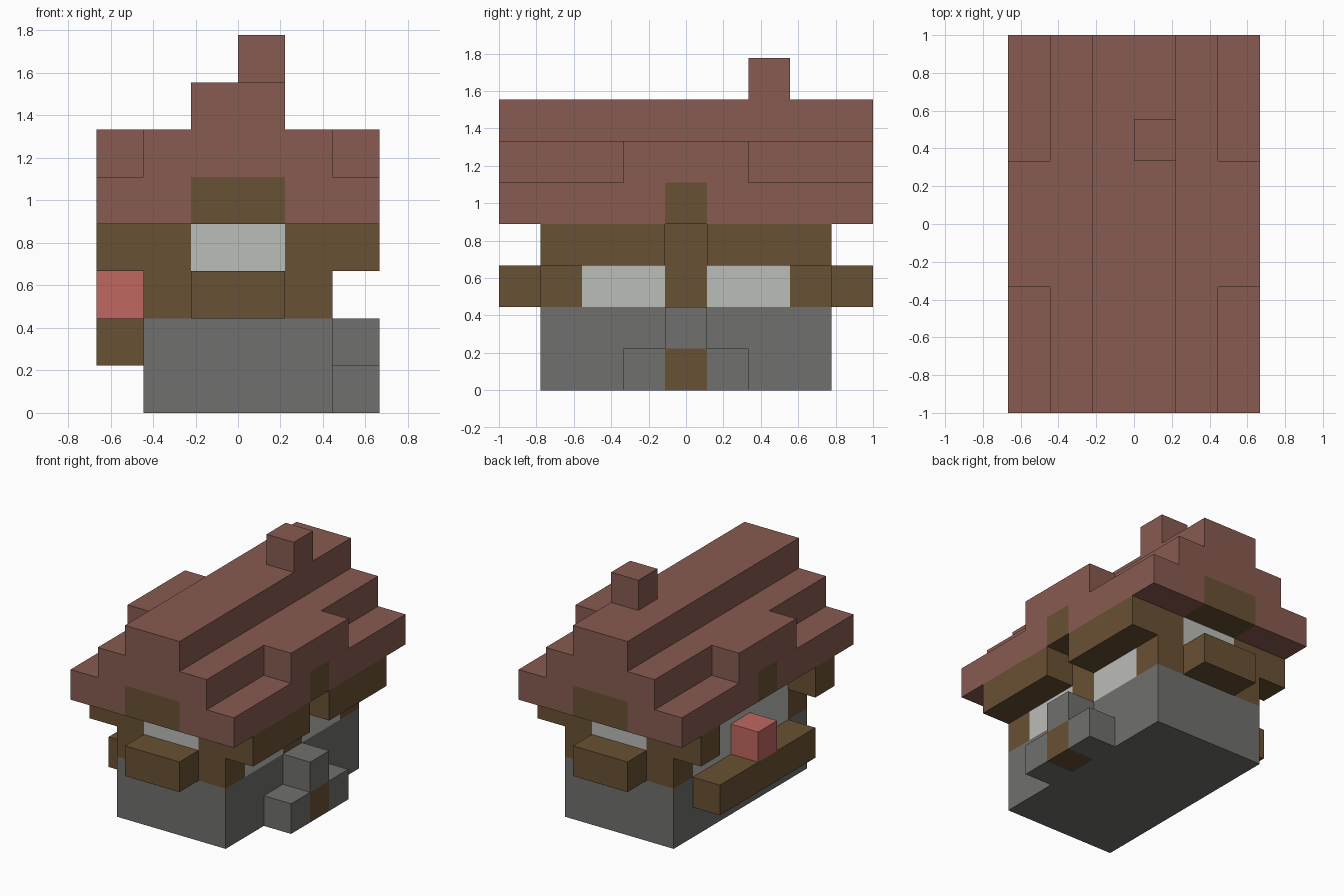
import bpy
import bmesh
from math import floor, radians
from mathutils import Vector

U = 2 / 9  # edge length of one block

cube = bpy.data.objects.get("Cube")
if cube:
    bpy.data.objects.remove(cube, do_unlink=True)


def material(name, hex_colour):
    """Flat material from an sRGB hex colour."""
    channels = [int(hex_colour[i:i + 2], 16) / 255 for i in (0, 2, 4)]
    linear = [c / 12.92 if c <= 0.04045 else ((c + 0.055) / 1.055) ** 2.4 for c in channels]
    mat = bpy.data.materials.new(name)
    mat.use_nodes = True
    mat.diffuse_color = (*linear, 1)
    bsdf = mat.node_tree.nodes["Principled BSDF"]
    bsdf.inputs["Base Color"].default_value = (*linear, 1)
    bsdf.inputs["Roughness"].default_value = 1
    return mat


roof_red = material("roof_red", "875B51")
wood = material("wood_brown", "695133")
stone = material("stone_grey", "70706E")
glass = material("window_white", "BBBDB8")
flower_red = material("flower_red", "BF6860")


def blocks(name, *boxes):
    """One closed shell from boxes (material, x, y, z ranges in blocks).
    Later boxes recolour earlier ones where they overlap."""
    cells = {}
    mats = []
    for mat, xs, ys, zs in boxes:
        if mat not in mats:
            mats.append(mat)
        # rows along y start on half blocks
        for x in range(*xs):
            for y in range(floor(ys[0] + 0.5), floor(ys[1] + 0.5)):
                for z in range(*zs):
                    cells[x, y, z] = mats.index(mat)

    bm = bmesh.new()
    for cell, index in cells.items():
        centre = Vector(cell) + Vector((0.5, 0, 0.5))
        for axis in range(3):
            for sign in (-1, 1):
                normal = Vector((0, 0, 0))
                normal[axis] = sign
                if tuple(int(a + b) for a, b in zip(cell, normal)) in cells:
                    continue
                side = Vector((0, 0, 0))
                side[(axis + 1) % 3] = 0.5
                up = normal.cross(side)
                middle = centre + normal / 2
                corners = (middle - side - up, middle + side - up,
                           middle + side + up, middle - side + up)
                face = bm.faces.new([bm.verts.new(c * U) for c in corners])
                face.material_index = index
    bmesh.ops.remove_doubles(bm, verts=bm.verts, dist=0.001)
    bmesh.ops.dissolve_limit(bm, angle_limit=radians(1), verts=bm.verts,
                             edges=bm.edges, delimit={'MATERIAL'})
    mesh = bpy.data.meshes.new(name)
    bm.to_mesh(mesh)
    bm.free()
    for mat in mats:
        mesh.materials.append(mat)
    obj = bpy.data.objects.new(name, mesh)
    bpy.context.collection.objects.link(obj)
    return obj


# Stone base with door steps, timber walls and windows
blocks(
    "house_body",
    (stone, (-2, 2), (-3.5, 3.5), (0, 2)),
    (stone, (2, 3), (-1.5, 1.5), (0, 1)),
    (stone, (2, 3), (-0.5, 0.5), (1, 2)),
    (wood, (2, 3), (-0.5, 0.5), (0, 1)),
    (wood, (-2, 2), (-3.5, 3.5), (2, 4)),
    (glass, (-1, 1), (-3.5, -2.5), (3, 4)),
    (glass, (-1, 1), (2.5, 3.5), (3, 4)),
    (glass, (1, 2), (-2.5, -0.5), (2, 3)),
    (glass, (1, 2), (0.5, 2.5), (2, 3)),
    (glass, (-2, -1), (-2.5, 2.5), (2, 4)),
)

# Stepped roof with side dormers, ridge, chimney and wooden beam ends
blocks(
    "roof",
    (roof_red, (-3, 3), (-4.5, 4.5), (4, 5)),
    (roof_red, (-2, 2), (-4.5, 4.5), (5, 6)),
    (roof_red, (-3, 3), (-1.5, 1.5), (5, 6)),
    (roof_red, (-1, 1), (-4.5, 4.5), (6, 7)),
    (roof_red, (0, 1), (1.5, 2.5), (7, 8)),
    (wood, (-1, 1), (-4.5, -3.5), (4, 5)),
    (wood, (-1, 1), (3.5, 4.5), (4, 5)),
    (wood, (-3, -2), (-0.5, 0.5), (4, 5)),
    (wood, (2, 3), (-0.5, 0.5), (4, 5)),
)

# Parts repeated at the front and back
for end, sign in (("front", -1), ("back", 1)):
    def span(a, b):
        return tuple(sorted((sign * a, sign * b)))

    blocks(end + "_window_box", (wood, (-1, 1), span(3.5, 4.5), (2, 3)))
    blocks(end + "_left_eave_beam", (wood, (2, 3), span(0.5, 3.5), (3, 4)))
    blocks(end + "_right_eave_bracket", (wood, (-3, -2), span(2.5, 3.5), (3, 4)))

# Long planter on the right wall with its flower
blocks("right_planter", (wood, (-3, -2), (-2.5, 2.5), (1, 2)))
blocks("flower", (flower_red, (-3, -2), (-0.5, 0.5), (2, 3)))
